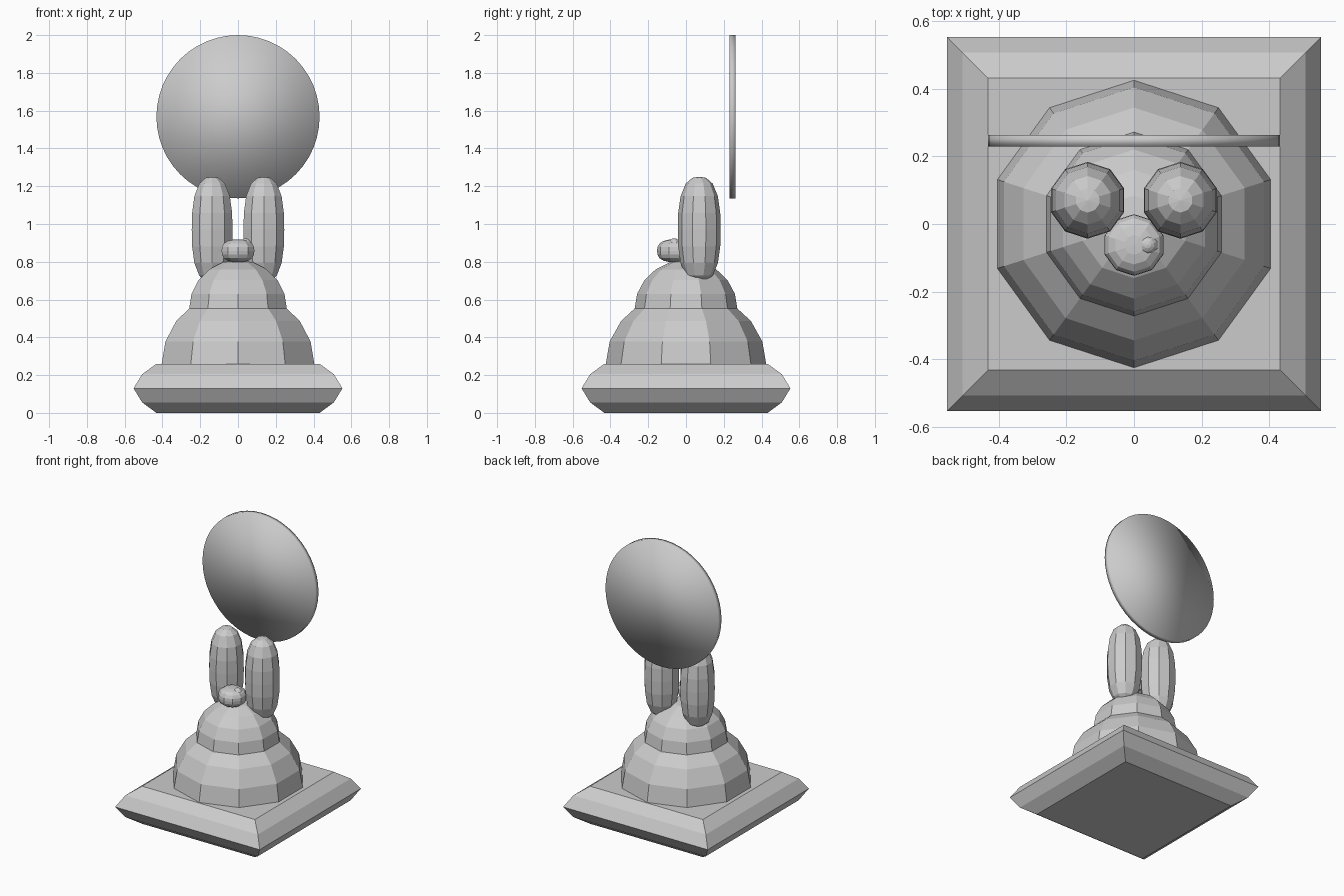
import bpy

if "Cube" in bpy.data.objects:
    bpy.data.objects.remove(bpy.data.objects["Cube"])


def ball(name, loc, r, h, power=2.0, dome=False):
    """Flat-faced ten-sided ellipsoid; power > 2 makes it fuller, dome keeps the upper half."""
    bpy.ops.mesh.primitive_uv_sphere_add(segments=10, ring_count=10, radius=1, location=loc)
    ob = bpy.context.object
    ob.name = name
    for v in ob.data.vertices:
        rho = (v.co.x ** 2 + v.co.y ** 2) ** 0.5
        v.co /= (rho ** power + abs(v.co.z) ** power) ** (1 / power)
        v.co.x *= r
        v.co.y *= r
        v.co.z *= h
        # The lower half collapses to a flat underside
        if dome and v.co.z < 0:
            v.co.z = 0
    return ob


# Square plinth with a stepped, bulging edge
profile = [(0.432, 0.0), (0.507, 0.055), (0.553, 0.13), (0.507, 0.205), (0.432, 0.26)]
corners = [(-1, -1), (1, -1), (1, 1), (-1, 1)]
verts = [(cx * w, cy * w, z) for w, z in profile for cx, cy in corners]
faces = [(3, 2, 1, 0), tuple(range(len(verts) - 4, len(verts)))]
for k in range(len(profile) - 1):
    for i in range(4):
        j = (i + 1) % 4
        faces.append((4 * k + i, 4 * k + j, 4 * k + 4 + j, 4 * k + 4 + i))
mesh = bpy.data.meshes.new("plinth")
mesh.from_pydata(verts, [], faces)
bpy.context.collection.objects.link(bpy.data.objects.new("plinth", mesh))

# Stacked domes for body and head
ball("body", (0, 0, 0.257), 0.425, 0.39, dome=True)
ball("head", (0, 0, 0.55), 0.272, 0.26, dome=True)

# Long upright ears
for side, label in ((-1, "left"), (1, "right")):
    ball(label + "_ear", (side * 0.137, 0.07, 0.97), 0.1135, 0.28, 2.6)

# Nose with a small bump on top
ball("nose", (0, -0.062, 0.858), 0.091, 0.06, 2.6)
ball("nose_bump", (0.04, -0.062, 0.885), 0.034, 0.039)

# Thin smooth disc standing behind the ears
bpy.ops.mesh.primitive_cylinder_add(vertices=48, radius=0.432, depth=0.034,
                                    location=(0, 0.246, 1.568), rotation=(1.570796, 0, 0))
disc = bpy.context.object
disc.name = "disc"
bpy.ops.object.shade_smooth()
